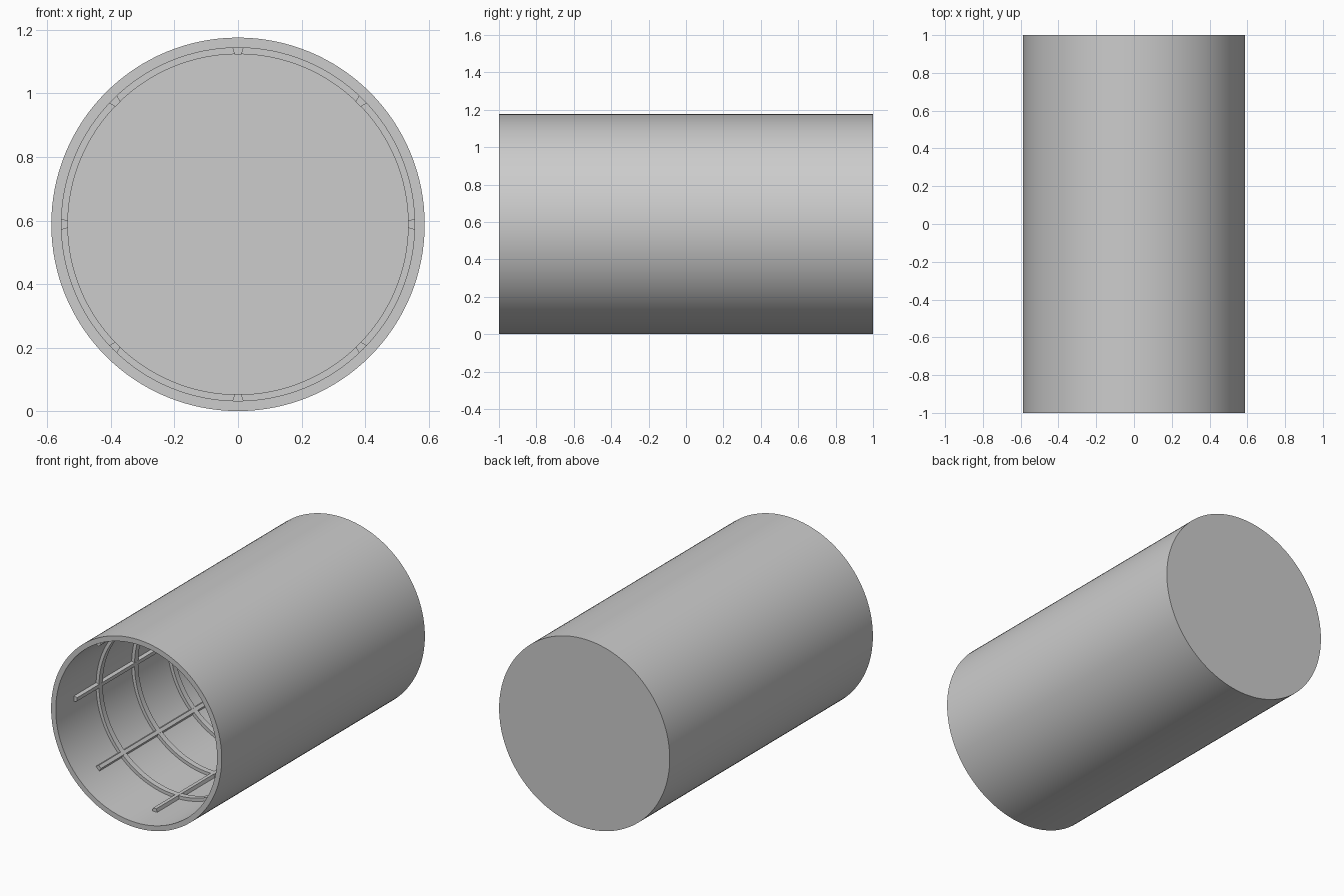
import bpy
import bmesh
from math import cos, sin, pi

cube = bpy.data.objects.get("Cube")
if cube:
    bpy.data.objects.remove(cube, do_unlink=True)

R = 0.588          # outer radius, also height of the axis
WALL = 0.556       # inner wall radius
RIB = 0.536        # inner radius of the ribs
FLOOR = 0.97       # inner face of the closed end
SEGMENTS = 128

grey = bpy.data.materials.new("light_grey")
grey.use_nodes = True
colour = (0.604, 0.604, 0.604, 1)
grey.diffuse_color = colour
grey.node_tree.nodes["Principled BSDF"].inputs["Base Color"].default_value = colour


def finish(name, bm, smooth):
    bmesh.ops.remove_doubles(bm, verts=bm.verts, dist=0.00001)
    bmesh.ops.recalc_face_normals(bm, faces=bm.faces)
    mesh = bpy.data.meshes.new(name)
    bm.to_mesh(mesh)
    bm.free()
    mesh.materials.append(grey)
    obj = bpy.data.objects.new(name, mesh)
    bpy.context.collection.objects.link(obj)
    obj.location.z = R
    if smooth:
        bpy.ops.object.select_all(action="DESELECT")
        obj.select_set(True)
        bpy.context.view_layer.objects.active = obj
        bpy.ops.object.shade_smooth_by_angle(angle=pi / 6)
    return obj


def lathe(name, profile, closed):
    """Spin a (radius, y) profile around the y axis."""
    bm = bmesh.new()
    verts = [bm.verts.new((r, y, 0)) for r, y in profile]
    edges = [bm.edges.new(pair) for pair in zip(verts, verts[1:])]
    if closed:
        edges.append(bm.edges.new((verts[-1], verts[0])))
    bmesh.ops.spin(bm, geom=verts + edges, cent=(0, 0, 0), axis=(0, 1, 0),
                   angle=2 * pi, steps=SEGMENTS, use_merge=True)
    return finish(name, bm, True)


# Tube, open at the front and closed at the back
lathe("tube_shell", [(0, FLOOR), (WALL, FLOOR), (WALL, -1), (R, -1), (R, 1), (0, 1)], False)

# Ring ribs on the inner wall
for i in range(5):
    y = -0.585 + 0.35 * i
    a, b = y - 0.018, y + 0.018
    lathe(f"ring_rib_{i + 1}", [(RIB, a), (WALL + 0.004, a), (WALL + 0.004, b), (RIB, b)], True)

# Lengthwise stringers with a tapered section
for i in range(8):
    angle = i * pi / 4
    c, s = cos(angle), sin(angle)
    section = [(RIB - 0.001, -0.011), (WALL + 0.003, -0.018),
               (WALL + 0.003, 0.018), (RIB - 0.001, 0.011)]
    bm = bmesh.new()
    base = bm.faces.new([bm.verts.new((r * c - t * s, -0.82, r * s + t * c)) for r, t in section])
    new = bmesh.ops.extrude_face_region(bm, geom=[base], use_keep_orig=True)["geom"]
    bmesh.ops.translate(bm, vec=(0, FLOOR + 0.82, 0),
                        verts=[v for v in new if isinstance(v, bmesh.types.BMVert)])
    finish(f"stringer_{i + 1}", bm, False)
